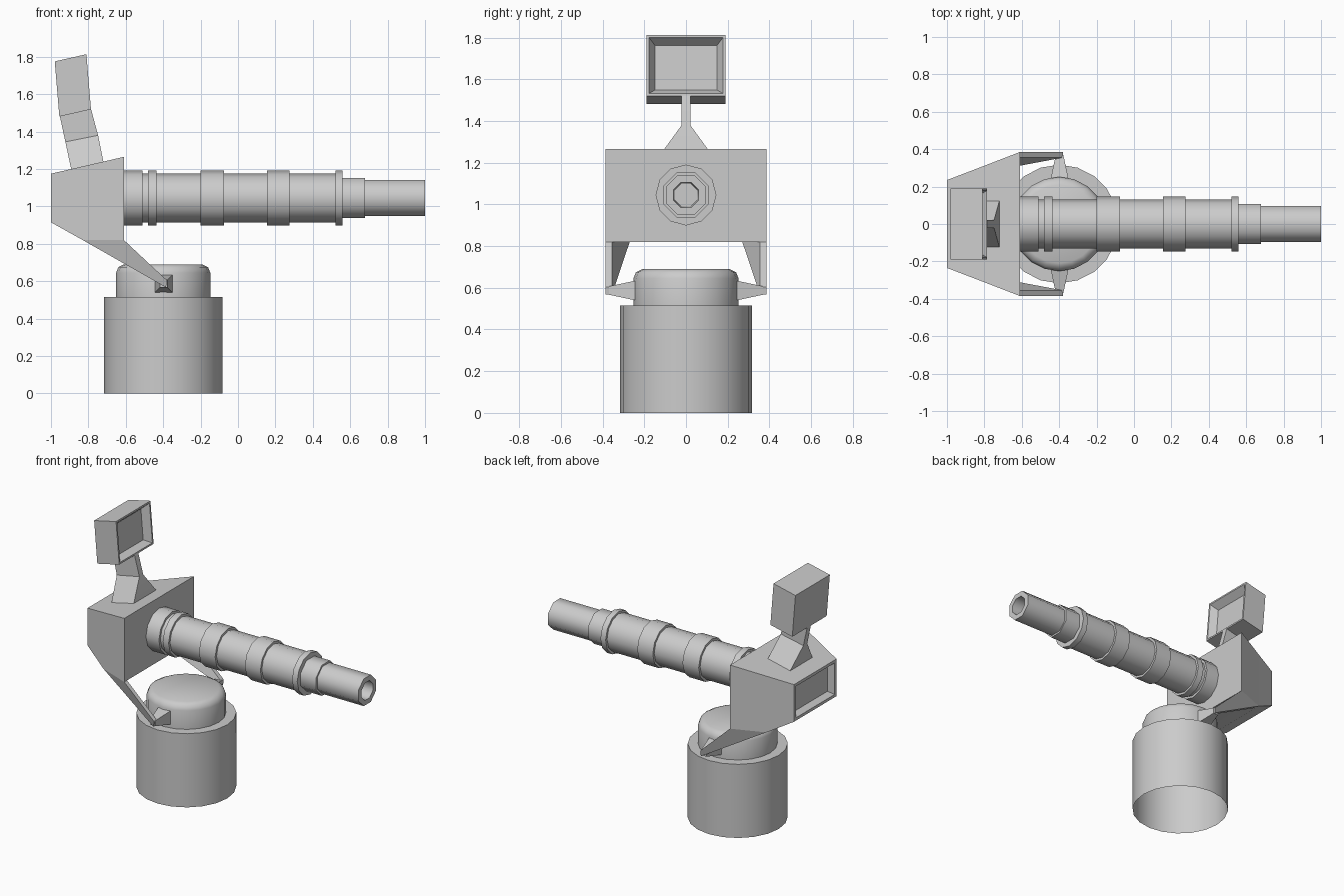
import bpy, bmesh, math
from mathutils import Vector

cube = bpy.data.objects.get("Cube")
if cube:
    bpy.data.objects.remove(cube, do_unlink=True)

grey = bpy.data.materials.new("plain grey")
grey.use_nodes = True
COLOUR = (0.6, 0.6, 0.6, 1)
grey.diffuse_color = COLOUR
grey.node_tree.nodes["Principled BSDF"].inputs["Base Color"].default_value = COLOUR


def loft(name, rings, cap_start=True, cap_end=True, angle=30):
    """Skin a row of matching closed rings into one object."""
    bm = bmesh.new()
    rows = [[bm.verts.new(p) for p in ring] for ring in rings]
    n = len(rows[0])
    for a, b in zip(rows, rows[1:]):
        for i in range(n):
            j = (i + 1) % n
            bm.faces.new((a[i], a[j], b[j], b[i]))
    if cap_start:
        bm.faces.new(rows[0][::-1])
    if cap_end:
        bm.faces.new(rows[-1])
    bmesh.ops.recalc_face_normals(bm, faces=bm.faces[:])
    mesh = bpy.data.meshes.new(name)
    bm.to_mesh(mesh)
    bm.free()
    mesh.materials.append(grey)
    obj = bpy.data.objects.new(name, mesh)
    bpy.context.collection.objects.link(obj)
    bpy.ops.object.select_all(action="DESELECT")
    obj.select_set(True)
    bpy.context.view_layer.objects.active = obj
    bpy.ops.object.shade_smooth_by_angle(angle=math.radians(angle))
    return obj


def lathe(name, profile, sides, origin, along_x=False, turn=0.0, **caps):
    """Turn (distance, radius) pairs around the z axis or the x axis."""
    rings = []
    for d, r in profile:
        ring = []
        for i in range(sides):
            t = 2 * math.pi * i / sides + turn
            u, v = r * math.cos(t), r * math.sin(t)
            ring.append(Vector(origin) + Vector((d, u, v) if along_x else (u, v, d)))
        rings.append(ring)
    return loft(name, rings, angle=60, **caps)


def rect_x(x, half, z0, z1):
    return [(x, -half, z0), (x, half, z0), (x, half, z1), (x, -half, z1)]


# Drum base, open underneath, with a rounded cap
lathe("drum_base", [(0, .317), (.515, .317), (.515, .252), (.645, .252),
                    (.675, .24), (.69, .21)], 20, (-.4, 0, 0), cap_start=False)

# Ringed barrel: raised collars along a plain tube
collars = [(-.62, -.51), (-.48, -.435), (-.2, -.075), (.155, .275), (.52, .56)]
profile = []
for start, end in collars:
    profile += [(start, .13), (start, .146), (end, .146), (end, .13)]
lathe("barrel", profile, 12, (0, 0, 1.045), along_x=True)

# Stepped, hollow muzzle
lathe("muzzle_sleeve", [(.55, .116), (.68, .116)], 8, (0, 0, 1.045),
      along_x=True, turn=math.pi / 8)
lathe("muzzle", [(.67, .103), (1, .103), (1, .066), (.8, .06)], 8, (0, 0, 1.045),
      along_x=True, turn=math.pi / 8)

# Wedge housing with a shallow recess in its rear face
loft("housing", [rect_x(-.61, .385, .82, 1.265), rect_x(-.83, .3, .82, 1.214),
                 rect_x(-1, .235, .915, 1.175), rect_x(-1, .215, .935, 1.155),
                 rect_x(-.96, .19, .955, 1.135)])

# Yoke arms and tapered pivots on both sides
arm_outline = [(-.83, .82, .3), (-.61, .82, .385), (-.38, .605, .385), (-.385, .567, .385)]
for side, s in (("left", 1), ("right", -1)):
    outer = [(x, s * y, z) for x, z, y in arm_outline]
    inner = [(x, s * (y - .03), z) for x, z, y in arm_outline]
    loft(side + "_yoke_arm", [outer, inner])
    pivot = []
    for y, h in ((.23, .05), (.37, .02)):
        pivot.append([(-.398 + a * h, s * y, .587 + b * h)
                      for a, b in ((-1, -1), (1, -1), (1, 1), (-1, 1))])
    loft(side + "_pivot", pivot)

# Neck: flared foot narrowing to a thin blade
neck = []
for back, front, half in (((-.89, 1.19), (-.718, 1.23), .13),
                          ((-.923, 1.345), (-.748, 1.38), .021),
                          ((-.953, 1.485), (-.787, 1.525), .021)):
    neck.append([(back[0], -half, back[1]), (front[0], -half, front[1]),
                 (front[0], half, front[1]), (back[0], half, back[1])])
loft("neck", neck)

# Tilted sight screen with a recessed front
centre = Vector((-.9675, 0, 1.628))
forward, up, across = Vector((.973, 0, .22)), Vector((-.083, 0, .996)), Vector((0, 1, 0))
screen = []
for depth, inset in ((0, 0), (.174, 0), (.174, .012), (.125, .042)):
    w, h = .19 - inset, .148 - inset
    screen.append([centre + forward * depth + across * (a * w) + up * (b * h)
                   for a, b in ((-1, -1), (1, -1), (1, 1), (-1, 1))])
loft("sight_screen", screen)
